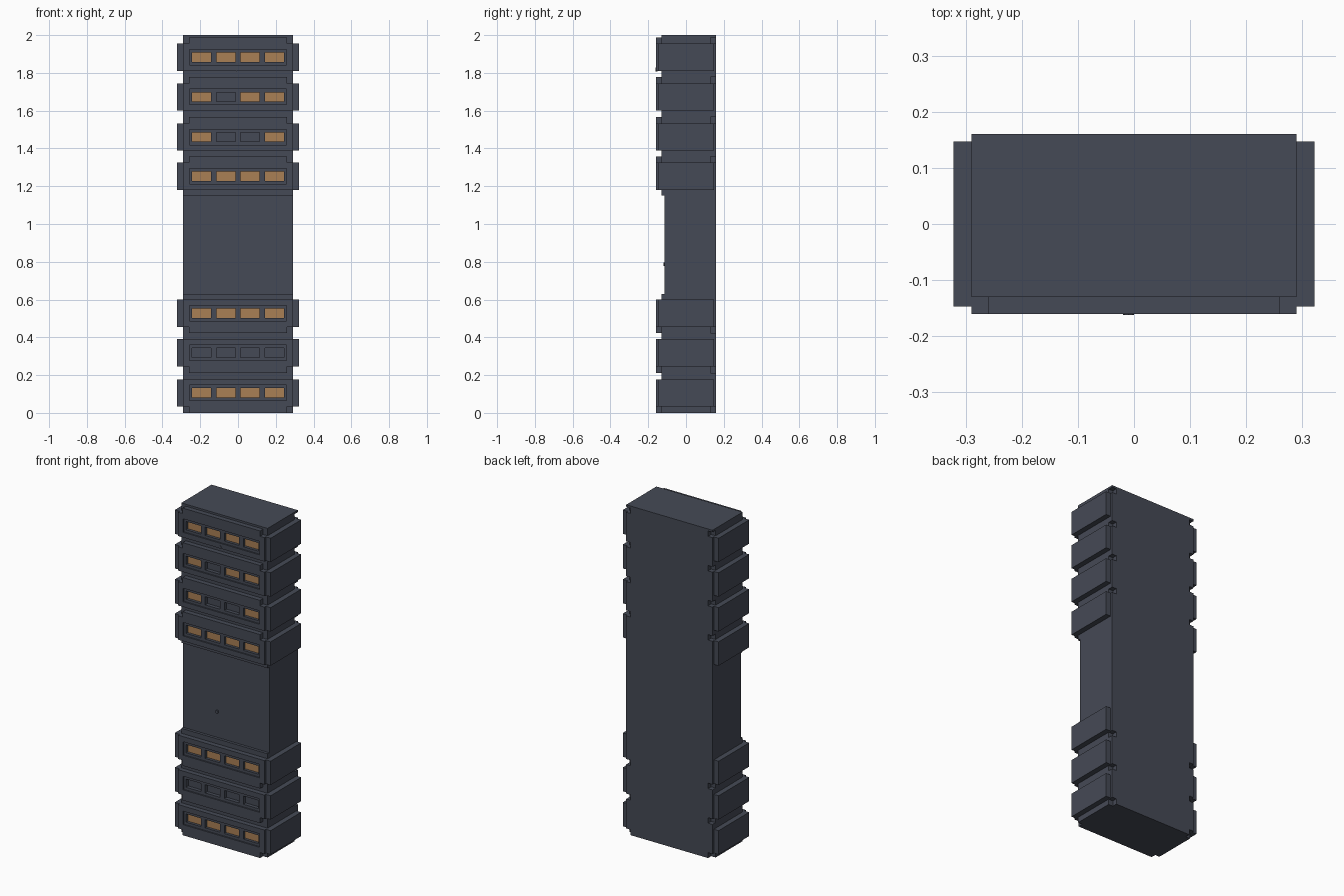
import bpy, bmesh, math
from mathutils import Matrix, Vector

if "Cube" in bpy.data.objects:
    bpy.data.objects.remove(bpy.data.objects["Cube"])


def material(name, rgb):
    m = bpy.data.materials.new(name)
    m.diffuse_color = (*rgb, 1)
    m.use_nodes = True
    m.node_tree.nodes["Principled BSDF"].inputs["Base Color"].default_value = m.diffuse_color
    return m


DARK = material("slate_grey", (0.060, 0.068, 0.092))
TAN = material("warm_tan", (0.40, 0.215, 0.09))


def finish(name, bm, mat):
    bmesh.ops.recalc_face_normals(bm, faces=bm.faces)
    me = bpy.data.meshes.new(name)
    bm.to_mesh(me)
    bm.free()
    ob = bpy.data.objects.new(name, me)
    bpy.context.collection.objects.link(ob)
    me.materials.append(mat)
    return ob


def boxes(name, spans, mat=DARK):
    """One object made of boxes given as (x0, x1, y0, y1, z0, z1)."""
    bm = bmesh.new()
    for x0, x1, y0, y1, z0, z1 in spans:
        mx = Matrix.Translation(((x0 + x1) / 2, (y0 + y1) / 2, (z0 + z1) / 2)) \
            @ Matrix.Diagonal((x1 - x0, y1 - y0, z1 - z0, 1))
        bmesh.ops.create_cube(bm, size=1, matrix=mx)
    return finish(name, bm, mat)


def prism(name, points, axis, start, length, mat=DARK):
    """Extrude an outline: axis 'x' takes (y, z) points, axis 'y' takes (x, z)."""
    bm = bmesh.new()
    if axis == 'x':
        vs = [bm.verts.new((start, a, b)) for a, b in points]
        vec = Vector((length, 0, 0))
    else:
        vs = [bm.verts.new((a, start, b)) for a, b in points]
        vec = Vector((0, length, 0))
    f = bm.faces.new(vs)
    r = bmesh.ops.extrude_face_region(bm, geom=[f])
    bmesh.ops.translate(bm, vec=vec,
                        verts=[v for v in r['geom'] if isinstance(v, bmesh.types.BMVert)])
    return finish(name, bm, mat)


def cut(ob, cutter):
    mod = ob.modifiers.new("cut", 'BOOLEAN')
    mod.operation = 'DIFFERENCE'
    mod.solver = 'EXACT'
    mod.object = cutter
    bpy.context.view_layer.objects.active = ob
    bpy.ops.object.modifier_apply(modifier=mod.name)
    bpy.data.objects.remove(cutter)


def stud(name, x, y, z):
    bm = bmesh.new()
    bmesh.ops.create_cone(bm, cap_ends=True, segments=8, radius1=0.01, radius2=0.01, depth=0.01,
                          matrix=Matrix.Translation((x, y, z)) @ Matrix.Rotation(math.pi / 2, 4, 'X'))
    return finish(name, bm, DARK)


W, BACK, FRONT, FACE = 0.29, 0.16, -0.13, -0.16
H, TAB, NOTCH = 0.145, 0.033, 0.03

# band: (bottom z, tab direction, lit windows)
BANDS = [(1.81, 1, "1111"), (1.60, 1, "1011"), (1.388, 1, "1001"), (1.18, 1, "1111"),
         (0.455, -1, "1111"), (0.245, -1, "0000"), (0.033, -1, "1111")]

# main body with the shallow recess in the middle of the front
core = prism("main_body", [(BACK, 0), (BACK, 2), (FRONT, 2), (FRONT, 1.15), (-0.113, 1.15),
                           (-0.113, 0.63), (FRONT, 0.63), (FRONT, 0)], 'x', -W, 2 * W)

notches = []
for i, (z0, d, lit) in enumerate(BANDS, 1):
    z1 = z0 + H
    zc = (z0 + z1) / 2
    edge = z1 if d > 0 else z0          # side of the band that carries the tab
    other = z0 if d > 0 else z1
    tip = edge + d * TAB

    # front plate with a narrower tab above or below
    plate = prism(f"front_plate_{i}", [(-W, other), (W, other), (W, edge), (W - NOTCH, edge),
                                       (W - NOTCH, tip), (NOTCH - W, tip), (NOTCH - W, edge),
                                       (-W, edge)], 'y', FACE, FRONT - FACE)
    cut(plate, boxes("panel_cutter", [(-0.257, 0.257, -0.2, -0.152, zc - 0.041, zc + 0.041)]))
    xs = [-0.193, -0.064, 0.064, 0.193]
    cut(plate, boxes("window_cutter", [(x - 0.05, x + 0.05, -0.2, -0.1, zc - 0.025, zc + 0.025)
                                       for x in xs]))

    # lit windows at the bottom of the openings
    on = [x for x, c in zip(xs, lit) if c == "1"]
    if on:
        boxes(f"lit_windows_{i}", [(x - 0.05, x + 0.05, -0.135, FRONT, zc - 0.025, zc + 0.025)
                                   for x in on], TAN)

    # side blocks, and the rear corner notches level with the tab
    boxes(f"side_blocks_{i}", [(W, 0.322, -0.147, 0.147, z0, z1),
                               (-0.322, -W, -0.147, 0.147, z0, z1)])
    far = tip if tip > 0.01 else -0.05
    for x0, x1 in ((W - NOTCH, 0.4), (-0.4, NOTCH - W)):
        notches.append((x0, x1, BACK - NOTCH, 0.3, min(edge, far), max(edge, far)))

cut(core, boxes("notch_cutter", notches))

# small studs on the front
stud("recess_stud", -0.06, -0.115, 0.787)
stud("band_stud", -0.01, -0.157, 1.818)
